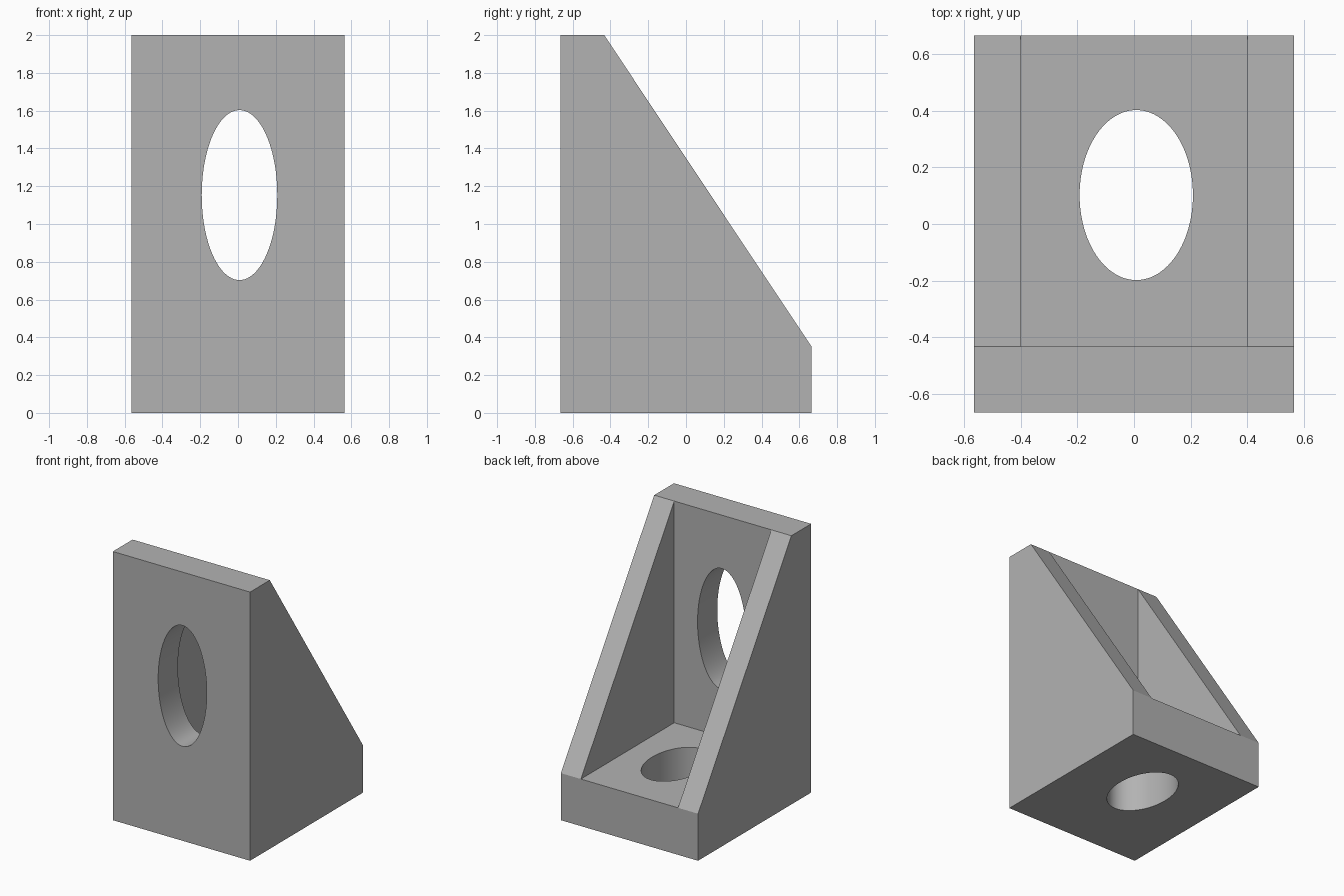
import bpy
import bmesh
import math
from mathutils import Vector

cube = bpy.data.objects.get("Cube")
if cube:
    bpy.data.objects.remove(cube, do_unlink=True)

HALF_WIDTH, HALF_DEPTH, HEIGHT = 0.565, 0.665, 2.0
POCKET_HALF = 0.4      # inner faces of the side gussets
PLATE_BACK = -0.433    # rear face of the upright plate
BASE_TOP = 0.35

grey = bpy.data.materials.new("plain grey")
grey.use_nodes = True
colour = (0.448, 0.448, 0.448, 1)
grey.diffuse_color = colour
grey.node_tree.nodes["Principled BSDF"].inputs["Base Color"].default_value = colour


def prism(name, points, direction):
    """Extrude a closed outline along a direction."""
    bm = bmesh.new()
    face = bm.faces.new([bm.verts.new(p) for p in points])
    ext = bmesh.ops.extrude_face_region(bm, geom=[face])
    verts = [g for g in ext["geom"] if isinstance(g, bmesh.types.BMVert)]
    bmesh.ops.translate(bm, verts=verts, vec=Vector(direction))
    bmesh.ops.recalc_face_normals(bm, faces=bm.faces)
    mesh = bpy.data.meshes.new(name)
    bm.to_mesh(mesh)
    bm.free()
    mesh.materials.append(grey)
    obj = bpy.data.objects.new(name, mesh)
    bpy.context.collection.objects.link(obj)
    return obj


def ellipse(rx, ry, sides=96):
    angles = [2 * math.pi * i / sides for i in range(sides)]
    return [(rx * math.cos(a), ry * math.sin(a)) for a in angles]


def cut(target, cutter):
    cutter.hide_render = True
    mod = target.modifiers.new(cutter.name, "BOOLEAN")
    mod.operation, mod.solver, mod.object = "DIFFERENCE", "EXACT", cutter
    bpy.ops.object.modifier_apply(modifier=mod.name)
    bpy.data.objects.remove(cutter, do_unlink=True)


# Wedge-shaped body from its side profile
profile = [(-HALF_DEPTH, 0), (HALF_DEPTH, 0), (HALF_DEPTH, BASE_TOP),
           (PLATE_BACK, HEIGHT), (-HALF_DEPTH, HEIGHT)]
bracket = prism("corner_bracket", [(-HALF_WIDTH, y, z) for y, z in profile],
                (2 * HALF_WIDTH, 0, 0))
bpy.ops.object.select_all(action="DESELECT")
bracket.select_set(True)
bpy.context.view_layer.objects.active = bracket

# Pocket between the two gussets
pocket = [(PLATE_BACK, BASE_TOP), (HALF_DEPTH, BASE_TOP), (PLATE_BACK, HEIGHT)]
cut(bracket, prism("pocket_cutter", [(-POCKET_HALF, y, z) for y, z in pocket],
                   (2 * POCKET_HALF, 0, 0)))

# Oval hole through the upright plate
cut(bracket, prism("plate_hole_cutter",
                   [(0.008 + u, -0.8, 1.153 + v) for u, v in ellipse(0.2, 0.45)],
                   (0, 0.5, 0)))

# Oval hole through the base
cut(bracket, prism("base_hole_cutter",
                   [(0.008 + u, 0.102 + v, -0.1) for u, v in ellipse(0.2, 0.3)],
                   (0, 0, 0.6)))

bpy.ops.object.shade_smooth_by_angle(angle=math.radians(30))
